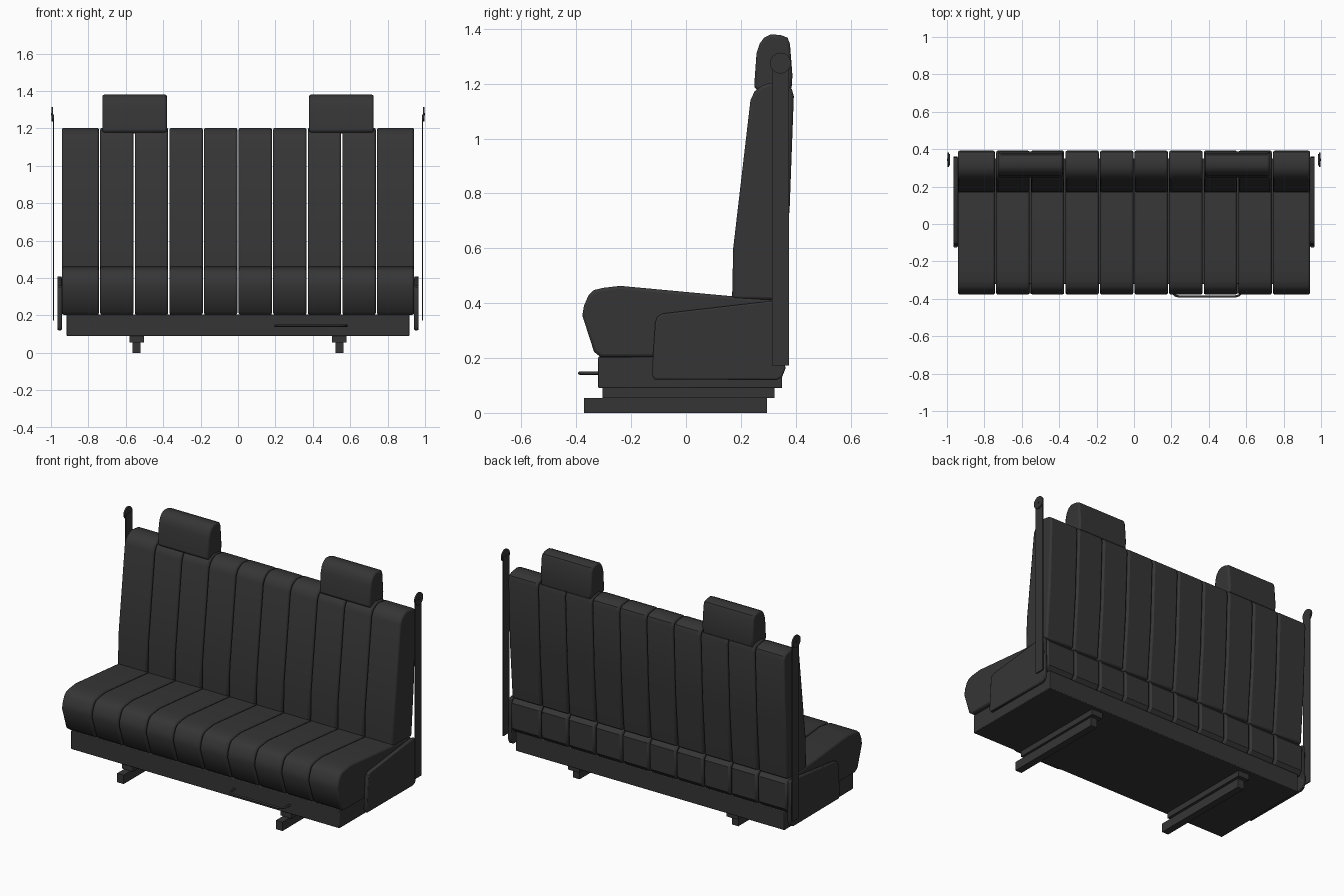
import bpy, bmesh, math

if "Cube" in bpy.data.objects:
    bpy.data.objects.remove(bpy.data.objects["Cube"])


def material(name, rgb):
    m = bpy.data.materials.new(name)
    m.diffuse_color = (*rgb, 1)
    m.use_nodes = True
    m.node_tree.nodes["Principled BSDF"].inputs["Base Color"].default_value = m.diffuse_color
    return m


CHARCOAL = material("charcoal", (0.036, 0.036, 0.036))


def finish(bm, name, bevel=0, segments=2):
    bmesh.ops.recalc_face_normals(bm, faces=bm.faces[:])
    mesh = bpy.data.meshes.new(name)
    bm.to_mesh(mesh)
    bm.free()
    ob = bpy.data.objects.new(name, mesh)
    bpy.context.collection.objects.link(ob)
    mesh.materials.append(CHARCOAL)
    if bevel:
        mod = ob.modifiers.new("rounded_edges", 'BEVEL')
        mod.width, mod.segments = bevel, segments
        mod.limit_method, mod.angle_limit = 'ANGLE', math.radians(62)
    bpy.ops.object.select_all(action='DESELECT')
    bpy.context.view_layer.objects.active = ob
    ob.select_set(True)
    bpy.ops.object.shade_smooth_by_angle(angle=math.radians(35))
    return ob


def extrude_x(name, profile, x0, x1, bevel=0):
    """Side profile of (y, z) points stretched from x0 to x1."""
    bm = bmesh.new()
    a = [bm.verts.new((x0, y, z)) for y, z in profile]
    b = [bm.verts.new((x1, y, z)) for y, z in profile]
    bm.faces.new(a)
    bm.faces.new(b)
    n = len(profile)
    for i in range(n):
        bm.faces.new((a[i], a[(i + 1) % n], b[(i + 1) % n], b[i]))
    return finish(bm, name, bevel)


def box(name, x0, x1, y0, y1, z0, z1, bevel=0):
    return extrude_x(name, [(y0, z0), (y1, z0), (y1, z1), (y0, z1)], x0, x1, bevel)


def disc(name, x0, x1, y, z, r):
    pts = [(y + r * math.cos(i * math.tau / 24), z + r * math.sin(i * math.tau / 24))
           for i in range(24)]
    return extrude_x(name, pts, x0, x1)


SEAT = [(-0.31, 0.203), (-0.335, 0.222), (-0.378, 0.355), (-0.372, 0.39),
        (-0.355, 0.43), (-0.335, 0.448), (-0.30, 0.456), (-0.24, 0.463),
        (0.17, 0.425), (0.34, 0.41), (0.362, 0.385), (0.362, 0.23), (0.34, 0.203)]
BACK = [(0.168, 0.415), (0.172, 0.60), (0.235, 1.14), (0.25, 1.172),
        (0.275, 1.192), (0.305, 1.203), (0.365, 1.195), (0.385, 1.182),
        (0.393, 1.155), (0.378, 0.75), (0.352, 0.41)]
HEADREST = [(0.248, 1.185), (0.257, 1.31), (0.268, 1.345), (0.285, 1.368),
            (0.31, 1.38), (0.345, 1.377), (0.37, 1.368), (0.379, 1.345),
            (0.388, 1.23), (0.385, 1.185), (0.37, 1.172), (0.27, 1.172)]
SIDE = [(-0.115, 0.122), (-0.125, 0.14), (-0.112, 0.33), (-0.105, 0.35),
        (-0.085, 0.362), (0.32, 0.409), (0.355, 0.405), (0.362, 0.16),
        (0.35, 0.13), (0.33, 0.12)]

# upholstered seat and backrest strips
edges = [-0.945, -0.74, -0.555, -0.37, -0.185, 0, 0.185, 0.37, 0.555, 0.74, 0.945]
for i, (x0, x1) in enumerate(zip(edges, edges[1:])):
    extrude_x(f"seat_strip_{i + 1}", SEAT, x0 + 0.003, x1 - 0.003, 0.011)
    extrude_x(f"back_strip_{i + 1}", BACK, x0 + 0.003, x1 - 0.003, 0.011)

# base frame
extrude_x("base", [(-0.32, 0.09), (0.35, 0.09), (0.35, 0.205), (-0.32, 0.205)],
          -0.917, 0.917, 0.004)

for s, side in ((-1, "left"), (1, "right")):
    # headrests
    extrude_x(f"{side}_headrest", HEADREST, s * 0.38, s * 0.725, 0.01)
    # floor rails
    box(f"{side}_lower_rail", s * 0.52, s * 0.564, -0.372, 0.295, 0, 0.055)
    box(f"{side}_upper_rail", s * 0.503, s * 0.579, -0.305, 0.322, 0.055, 0.091)
    # side covers
    extrude_x(f"{side}_side_cover", SIDE, s * 0.942, s * 0.966, 0.006)
    # seat belts with their upper anchors
    box(f"{side}_belt", s * 0.984, s * 0.990, 0.314, 0.375, 0.172, 1.275)
    disc(f"{side}_belt_anchor", s * 0.988, s * 0.997, 0.344, 1.275, 0.038)
    disc(f"{side}_anchor_bolt", s * 0.997, s * 1.0, 0.344, 1.275, 0.007)

# bent adjustment handle under the front edge
curve = bpy.data.curves.new("adjustment_handle", 'CURVE')
curve.dimensions = '3D'
curve.bevel_depth = 0.006
curve.bevel_resolution = 2
curve.use_fill_caps = True
path = [(0.20, -0.315), (0.205, -0.365), (0.22, -0.382), (0.24, -0.388),
        (0.54, -0.388), (0.56, -0.382), (0.575, -0.365), (0.58, -0.315)]
spline = curve.splines.new('POLY')
spline.points.add(len(path) - 1)
for p, (x, y) in zip(spline.points, path):
    p.co = (x, y, 0.145, 1)
curve.materials.append(CHARCOAL)
bpy.context.collection.objects.link(bpy.data.objects.new("adjustment_handle", curve))
